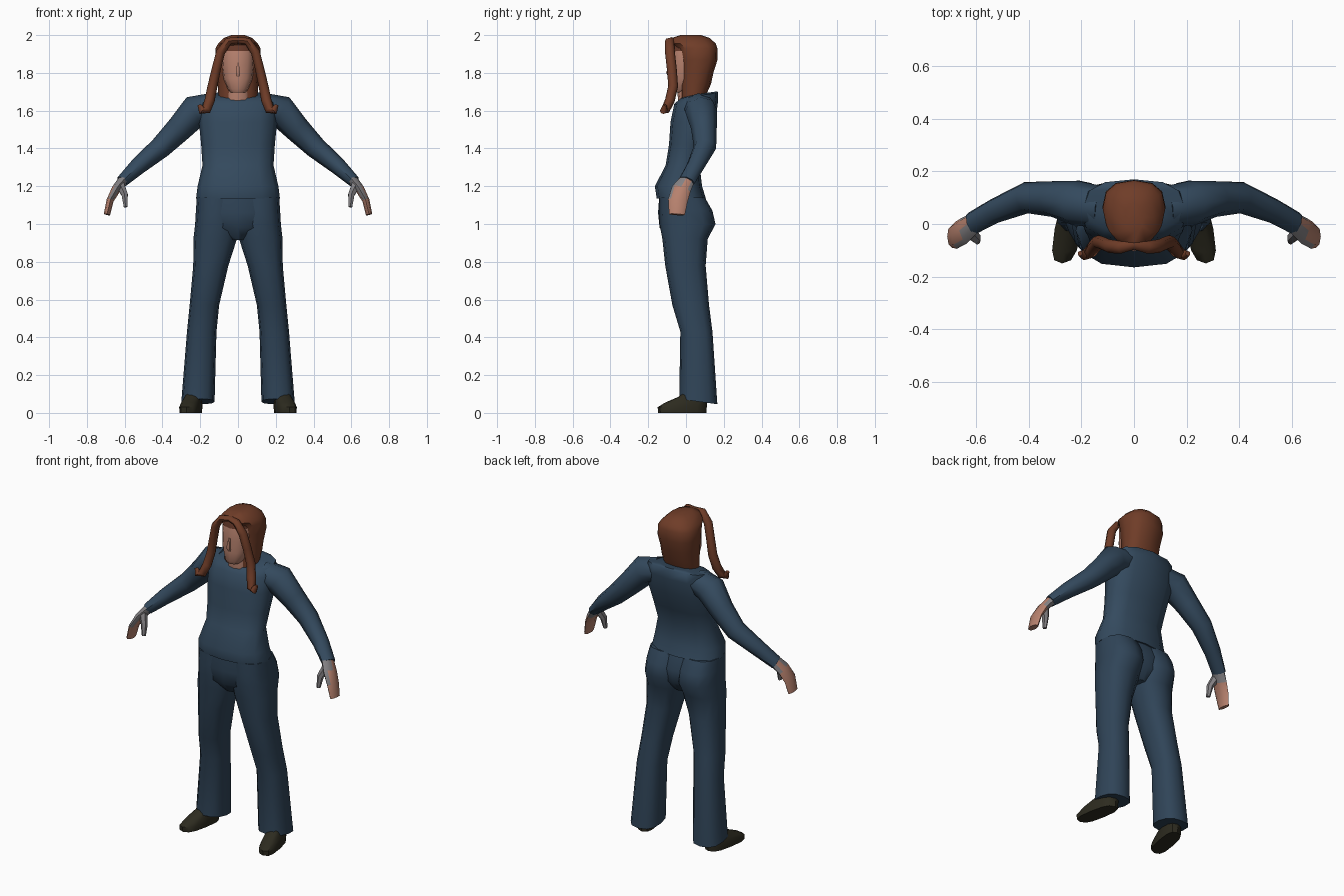
import bpy, bmesh, math
from mathutils import Vector


def material(name, rgb):
    m = bpy.data.materials.new(name)
    m.diffuse_color = (*rgb, 1)
    return m


SHIRT = material("blue cloth", (0.034, 0.068, 0.112))
TROUSERS = material("dark blue cloth", (0.029, 0.058, 0.097))
HAIR = material("auburn hair", (0.16, 0.046, 0.021))
FRINGE = material("dark hairline", (0.13, 0.04, 0.022))
SKIN = material("skin", (0.47, 0.22, 0.155))
CUFF = material("grey glove", (0.23, 0.22, 0.23))
SHOE = material("dark leather", (0.026, 0.024, 0.014))


def build(name, rings, mats, mirror=False, rule=None, angle=50):
    """Skin a list of point rings into one capped, smooth shaded part."""
    bm = bmesh.new()
    loops = [[bm.verts.new(p) for p in ring] for ring in rings]
    n = len(loops[0])
    for a, b in zip(loops, loops[1:]):
        for i in range(n):
            j = (i + 1) % n
            bm.faces.new((a[i], a[j], b[j], b[i]))
    bm.faces.new(loops[0])
    bm.faces.new(loops[-1])
    bmesh.ops.recalc_face_normals(bm, faces=bm.faces)
    if rule:
        for f in bm.faces:
            f.material_index = rule(f.calc_center_median(), f.normal)
    me = bpy.data.meshes.new(name)
    bm.to_mesh(me)
    bm.free()
    for m in mats:
        me.materials.append(m)
    ob = bpy.data.objects.new(name, me)
    bpy.context.collection.objects.link(ob)
    bpy.ops.object.select_all(action='DESELECT')
    ob.select_set(True)
    bpy.context.view_layer.objects.active = ob
    bpy.ops.object.shade_smooth_by_angle(angle=math.radians(angle))
    if mirror:
        mod = ob.modifiers.new("Mirror", 'MIRROR')
        mod.use_mirror_merge = False
    return ob


def level(sections, n=12, power=0.8, skew=0.0):
    """Rings from (z, centre x, half width, front y, back y, tilt)."""
    def p(t):
        return math.copysign(abs(t) ** power, t)
    out = []
    for z, cx, hw, yf, yb, *tilt in sections:
        cy, hy, k = (yf + yb) / 2, (yb - yf) / 2, tilt[0] if tilt else 0
        ring = []
        for i in range(n):
            a = 2 * math.pi * i / n
            y = hy * p(math.sin(a))
            ring.append((cx + hw * p(math.cos(a)) + skew * y, cy + y, z + k * y))
        out.append(ring)
    return out


def along(path, n=8):
    """Rings across a path of (x, y, z, half depth, half thickness)."""
    pts = [Vector(p[:3]) for p in path]
    out = []
    for i, p in enumerate(path):
        t = (pts[min(i + 1, len(pts) - 1)] - pts[max(i - 1, 0)]).normalized()
        u = Vector((0, 1, 0))
        u = (u - t * u.dot(t)).normalized()
        v = t.cross(u)
        out.append([pts[i] + u * p[3] * math.cos(2 * math.pi * k / n)
                    + v * p[4] * math.sin(2 * math.pi * k / n) for k in range(n)])
    return out


# Shirt body, with the top sloping up towards the back
build("shirt", level([
    (1.135, 0, .222, -.155, .105), (1.20, 0, .214, -.165, .085),
    (1.31, 0, .188, -.108, .072), (1.42, 0, .195, -.09, .11),
    (1.54, 0, .207, -.082, .155), (1.635, 0, .205, -.062, .168),
    (1.68, 0, .19, -.03, .17, .15), (1.69, 0, .10, .0, .165, .15)]), [SHIRT])

# Sleeves
build("sleeve", along([
    (.13, .065, 1.625, .08, .07), (.225, .08, 1.60, .085, .085),
    (.31, .095, 1.505, .068, .07), (.41, .10, 1.405, .06, .058),
    (.53, .05, 1.305, .048, .045), (.615, .003, 1.225, .045, .032)]),
    [SHIRT], mirror=True)

# Hands: grey near the wrist and on the palm side, skin on the fingers
build("hand", along([
    (.60, .01, 1.24, .04, .029), (.645, -.025, 1.185, .052, .024),
    (.677, -.043, 1.125, .052, .019), (.694, -.048, 1.05, .042, .017)]),
    [SKIN, CUFF], mirror=True,
    rule=lambda c, nrm: 1 if c.z > 1.16 and nrm.x < .75 else 0)
build("thumb", along([
    (.625, -.03, 1.21, .026, .026), (.60, -.055, 1.155, .021, .019),
    (.595, -.066, 1.09, .013, .011)], 6), [CUFF], mirror=True)

# Trousers: seat plus a flared leg on each side
build("trouser_seat", level([
    (1.17, 0, .20, -.14, .08), (1.06, 0, .215, -.148, .13),
    (.98, 0, .17, -.14, .125), (.915, 0, .05, -.09, .075)]), [TROUSERS])
build("trouser_leg", level([
    (1.14, .11, .108, -.14, .10), (1.07, .112, .111, -.142, .14),
    (1.0, .114, .113, -.14, .156), (.92, .121, .115, -.125, .115),
    (.78, .144, .093, -.11, .104), (.57, .178, .078, -.072, .122),
    (.43, .192, .078, -.03, .14), (.06, .212, .088, -.036, .166, -.14)]),
    [TROUSERS], mirror=True)

# Shoes with turned out toes
build("shoe", level([
    (0, .25, .05, -.148, .108), (.03, .25, .052, -.15, .11),
    (.055, .245, .048, -.11, .11), (.085, .235, .042, -.04, .105),
    (.12, .225, .04, .0, .10)], power=.7, skew=-.18), [SHOE], mirror=True, angle=40)

# Neck, head and nose, with a darker hairline across the brow
build("neck", level([
    (1.63, 0, .07, -.04, .10), (1.69, 0, .064, -.045, .10),
    (1.76, 0, .06, -.04, .10)]), [SKIN])
build("head", level([
    (1.695, 0, .038, -.075, .02), (1.715, 0, .056, -.085, .06),
    (1.77, 0, .08, -.086, .10), (1.84, 0, .088, -.084, .13),
    (1.915, 0, .09, -.08, .13), (1.965, 0, .075, -.065, .12)]),
    [SKIN, FRINGE], rule=lambda c, nrm: 1 if c.z > 1.92 else 0)
build("nose", along([
    (0, -.084, 1.855, .004, .006), (0, -.094, 1.80, .011, .012),
    (0, -.085, 1.78, .008, .01)], 6), [SKIN])

# Hair: long back and sides with a rounded crown
build("hair_back", level([
    (1.635, 0, .10, -.028, .09, .2), (1.74, 0, .108, -.03, .132),
    (1.80, 0, .112, -.032, .145), (1.87, 0, .12, -.036, .167),
    (1.93, 0, .119, -.05, .166), (1.955, 0, .105, -.08, .158),
    (1.985, 0, .075, -.075, .125), (2.0, 0, .035, -.03, .08)]), [HAIR])

# Front locks that part at the crown and curl outward at the ends
build("front_lock", along([
    (-.005, -.075, 1.973, .02, .016), (.05, -.088, 1.968, .024, .02),
    (.092, -.085, 1.91, .026, .024), (.115, -.075, 1.82, .026, .024),
    (.135, -.068, 1.73, .026, .026), (.15, -.085, 1.655, .026, .027),
    (.168, -.108, 1.605, .024, .026), (.192, -.118, 1.60, .02, .021),
    (.205, -.112, 1.63, .010, .010)]), [HAIR], mirror=True)
